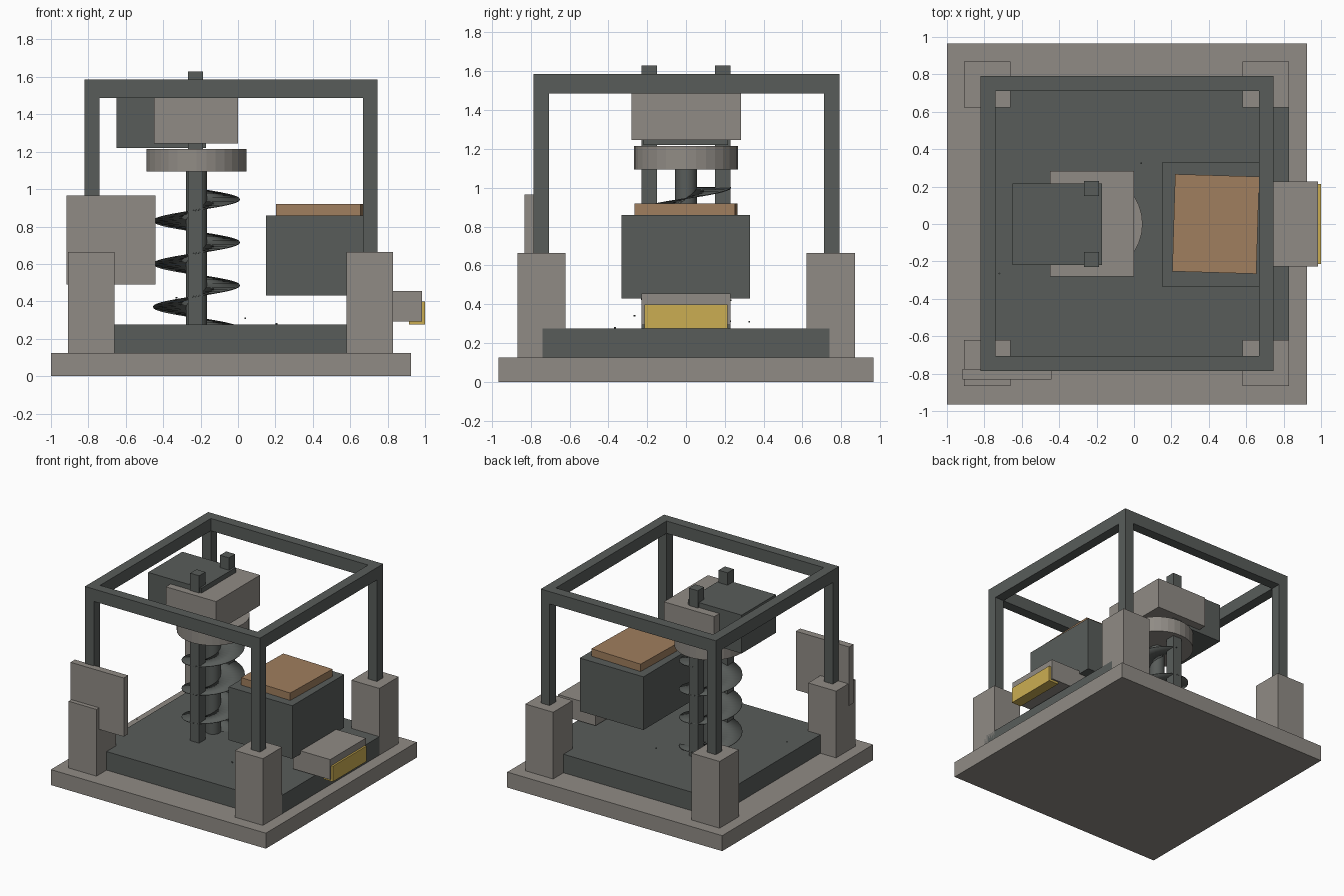
import bpy, bmesh, math
from mathutils import Matrix

if "Cube" in bpy.data.objects:
    bpy.data.objects.remove(bpy.data.objects["Cube"])


def material(name, rgb):
    m = bpy.data.materials.new(name)
    m.diffuse_color = (*rgb, 1)
    m.use_nodes = True
    m.node_tree.nodes["Principled BSDF"].inputs["Base Color"].default_value = m.diffuse_color
    return m


LIGHT = material("warm_grey", (0.28, 0.26, 0.235))
DARK = material("dark_grey", (0.098, 0.108, 0.102))
TAN = material("tan", (0.35, 0.21, 0.112))
YELLOW = material("yellow", (0.60, 0.42, 0.085))


def finish(name, bm, mat):
    bmesh.ops.recalc_face_normals(bm, faces=bm.faces)
    me = bpy.data.meshes.new(name)
    bm.to_mesh(me)
    bm.free()
    me.materials.append(mat)
    ob = bpy.data.objects.new(name, me)
    bpy.context.collection.objects.link(ob)
    return ob


def box(name, mat, x, y, z, turn=0):
    """Box from (min, max) ranges, optionally turned about z."""
    bm = bmesh.new()
    bmesh.ops.create_cube(bm, size=1)
    bm.transform(Matrix.Diagonal((x[1] - x[0], y[1] - y[0], z[1] - z[0], 1)))
    ob = finish(name, bm, mat)
    ob.location = (sum(x) / 2, sum(y) / 2, sum(z) / 2)
    ob.rotation_euler.z = math.radians(turn)
    return ob


def cylinder(name, mat, cx, r, z, sides):
    bm = bmesh.new()
    bmesh.ops.create_cone(bm, cap_ends=True, segments=sides, radius1=r,
                          radius2=r, depth=z[1] - z[0])
    ob = finish(name, bm, mat)
    ob.location = (cx, 0, sum(z) / 2)
    return ob


# Base slab and deck
box("base_slab", LIGHT, (-1, 0.925), (-0.965, 0.965), (0, 0.125))
box("deck", DARK, (-0.77, 0.83), (-0.738, 0.738), (0.12, 0.275))

# Corner feet and frame posts
for side, fx, px in (("left", (-0.91, -0.66), (-0.82, -0.74)),
                     ("right", (0.58, 0.83), (0.668, 0.747))):
    for end, fy, py in (("front", (-0.867, -0.62), (-0.786, -0.706)),
                        ("back", (0.622, 0.87), (0.71, 0.79))):
        box(f"{end}_{side}_foot", LIGHT, fx, fy, (0.12, 0.665))
        box(f"{end}_{side}_post", DARK, px, py, (0.66, 1.49))

# Top frame: one rectangular ring
bm = bmesh.new()
loops = []
for z in (1.487, 1.587):
    for x0, x1, y0, y1 in ((-0.82, 0.747, -0.786, 0.79),
                           (-0.74, 0.668, -0.706, 0.71)):
        loops.append([bm.verts.new((x, y, z)) for x, y in
                      ((x0, y0), (x1, y0), (x1, y1), (x0, y1))])
for a, b in ((0, 1), (1, 3), (3, 2), (2, 0)):
    for i in range(4):
        j = (i + 1) % 4
        bm.faces.new((loops[a][i], loops[a][j], loops[b][j], loops[b][i]))
finish("top_frame", bm, DARK)

# Control panel on the front left foot
box("control_panel", LIGHT, (-0.917, -0.44), (-0.832, -0.776), (0.49, 0.965))

# Drive unit, guide rods and collar
CX = -0.222
box("motor", DARK, (-0.65, -0.172), (-0.22, 0.217), (1.22, 1.53))
box("gearbox", LIGHT, (-0.45, 0.0), (-0.28, 0.283), (1.245, 1.49))
for end, s in (("front", -1), ("back", 1)):
    box(f"{end}_guide_rod", DARK, (-0.267, -0.187),
        (s * 0.19 - 0.04, s * 0.19 + 0.04), (0.27, 1.63))
cylinder("collar", LIGHT, CX, 0.268, (1.093, 1.215), 32)

# Auger shaft and flight
shaft = cylinder("auger_shaft", DARK, CX, 0.056, (0.27, 1.1), 24)
bm = bmesh.new()
STEPS, PITCH = 104, 0.23
prev = None
for i in range(STEPS + 1):
    a = 2 * math.pi * 3.25 * i / STEPS
    z = 0.255 + PITCH * a / (2 * math.pi)
    cur = [bm.verts.new((CX + r * math.cos(a), r * math.sin(a), z))
           for r in (0.05, 0.232)]
    if prev:
        bm.faces.new((prev[0], prev[1], cur[1], cur[0]))
    prev = cur
flight = finish("auger_flight", bm, DARK)
solid = flight.modifiers.new("thickness", "SOLIDIFY")
solid.thickness = 0.005
solid.offset = 0
for ob in (shaft, flight):
    bpy.ops.object.select_all(action='DESELECT')
    ob.select_set(True)
    bpy.context.view_layer.objects.active = ob
    bpy.ops.object.shade_smooth_by_angle(angle=math.radians(35))

# Hopper with a slightly turned lid
box("hopper", DARK, (0.15, 0.72), (-0.333, 0.33), (0.43, 0.86))
box("hopper_lid", TAN, (0.212, 0.662), (-0.26, 0.26), (0.855, 0.92), -1.7)

# Outlet chute and its flap
box("outlet_chute", LIGHT, (0.65, 0.985), (-0.228, 0.228), (0.292, 0.455))
box("outlet_flap", YELLOW, (0.915, 1.0), (-0.215, 0.215), (0.275, 0.4))

# Loose chips
for i, (x, y, z) in enumerate(((0.04, 0.325, 0.31), (0.205, -0.365, 0.279),
                               (-0.72, -0.265, 0.34), (-0.33, 0.23, 0.42))):
    box(f"chip_{i + 1}", DARK, (x - 0.004, x + 0.004), (y - 0.004, y + 0.004),
        (z - 0.004, z + 0.004), 20 * i)
